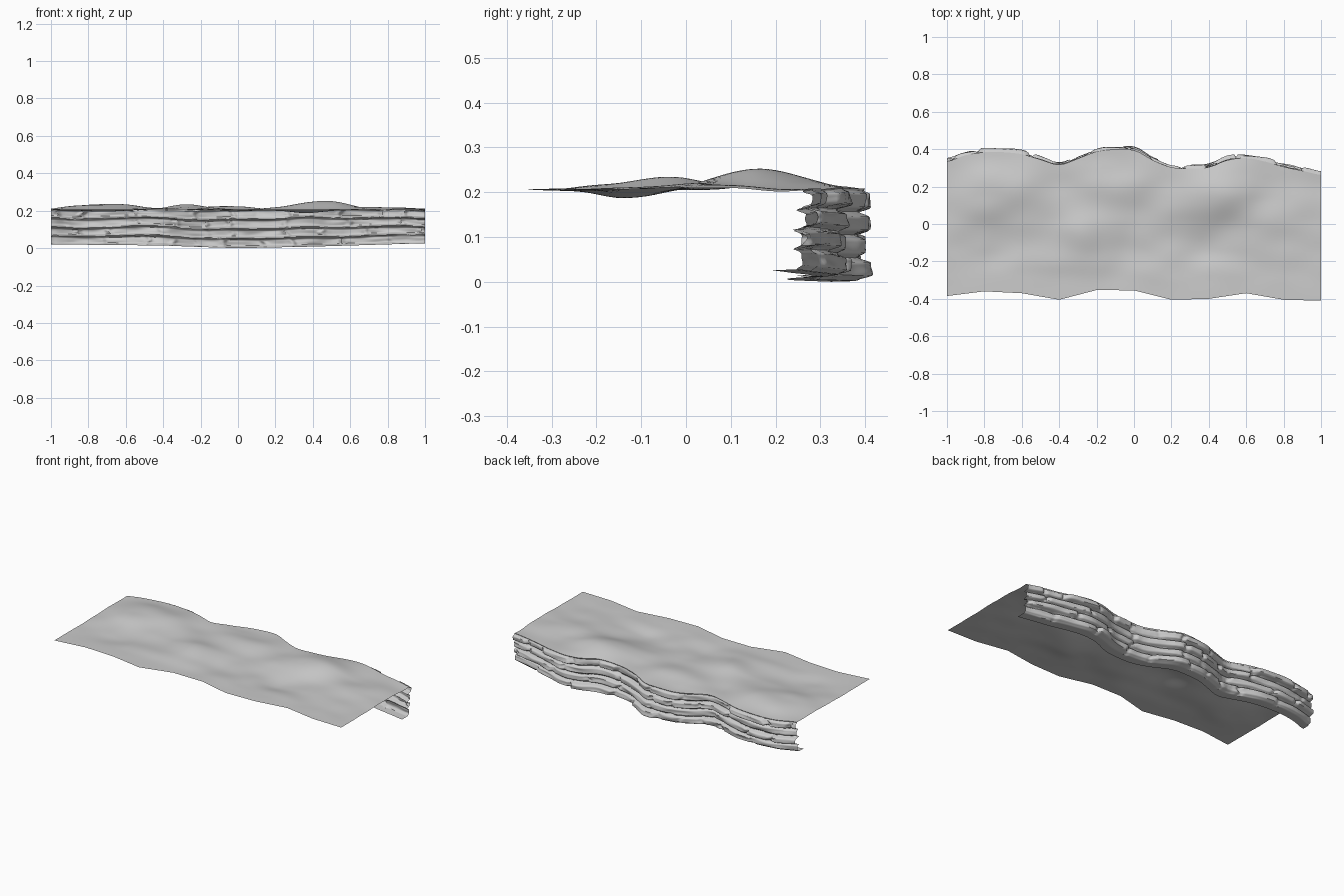
import bpy, bmesh, math, random
from mathutils import Vector, noise

random.seed(7)
if "Cube" in bpy.data.objects:
    bpy.data.objects.remove(bpy.data.objects["Cube"], do_unlink=True)

COLUMNS, TOP_ROWS, WALL_ROWS, LIP_ROWS = 220, 40, 56, 3

# Edge outlines, evenly spaced from x = -1 to x = 1
FRONT = [-.385, -.36, -.37, -.405, -.353, -.355, -.405, -.40, -.37, -.405, -.41]
BACK = [.33, .37, .385, .385, .375, .345, .31, .35, .39, .40, .40,
        .34, .30, .295, .30, .345, .355, .335, .305, .285, .26]
BASE = [.022, .02, .018, .016, .008, .002, .006, .01, .016, .022, .028]

# Hills and hollows on the top: x, y, radius x, radius y, height
MOUNDS = [(.45, .17, .2, .13, .046), (-.7, .18, .22, .15, .032),
          (-.27, -.05, .13, .12, .028), (.38, -.14, .14, .09, -.018),
          (-.04, -.12, .09, .1, -.012), (-.05, .2, .2, .14, .014),
          (.8, .0, .2, .12, .01), (-.75, -.15, .2, .1, -.008)]


def along(values, x):
    """Linear reading of an outline at x."""
    t = (x + 1) / 2 * (len(values) - 1)
    i = min(int(t), len(values) - 2)
    return values[i] + (values[i + 1] - values[i]) * (t - i)


def smooth(t):
    t = max(0, min(1, t))
    return t * t * (3 - 2 * t)


def back_edge(x):
    return sum(along(BACK, max(-1, min(1, x + d))) for d in (-.03, 0, .03)) / 3


def ground(x, y):
    z = .206
    for cx, cy, rx, ry, h in MOUNDS:
        z += h * math.exp(-((x - cx) / rx) ** 2 - ((y - cy) / ry) ** 2)
    fade = smooth((y + .4) / .2)
    return z + .009 * fade * noise.noise(Vector((x * 5, y * 7, 2)))


# Rock courses: each is a run of blocks with its own protrusion
def make_course():
    blocks, x = [], -1.2
    while x < 1.2:
        width = random.uniform(.12, .36)
        blocks.append((x, x + width, random.uniform(-.012, .016)))
        x += width
    return blocks


COURSES = [make_course() for _ in range(4)]


def rock(x, v):
    """Outward push of the wall at x and height fraction v."""
    level = v * 4 + .3 * noise.noise(Vector((x * 3, 0, 5))) * math.sin(math.pi * v)
    row = max(0, min(3, int(level)))
    f = level - row
    xs = x + .02 * noise.noise(Vector((x * 6, v * 9, 1)))
    for a, b, push in COURSES[row]:
        if a <= xs < b:
            side = smooth(min(xs - a, b - xs) / .022)
            course = smooth(min(f, 1 - f) / .24)
            bulge = push * side * course - .012 * (1 - side) - .022 * (1 - course)
            return bulge + .008 * noise.noise(Vector((x * 9, v * 7, 3)))
    return 0


def column(x):
    """Points from the front edge over the top, down the wall and under."""
    front, back = along(FRONT, x), back_edge(x)
    top, base = ground(x, back), along(BASE, x)
    points = []
    for i in range(TOP_ROWS):
        y = front + (back - front) * i / TOP_ROWS
        points.append((x, y, ground(x, y)))
    for i in range(WALL_ROWS + 1):
        v = 1 - i / WALL_ROWS
        blend = smooth((1 - v) / .06)
        push = (rock(x, v) + .006) * blend
        points.append((x, back + push, base + (top - base) * v))
    for i in range(1, LIP_ROWS + 1):
        points.append((x, back - .07 * i / LIP_ROWS, base - .002 * i / LIP_ROWS))
    return points


# Open sheet: grassy top, rocky face and the small foot under it
bm = bmesh.new()
grid = [[bm.verts.new(p) for p in column(-1 + 2 * i / COLUMNS)]
        for i in range(COLUMNS + 1)]
for a, b in zip(grid, grid[1:]):
    for j in range(len(a) - 1):
        bm.faces.new((a[j], b[j], b[j + 1], a[j + 1]))
mesh = bpy.data.meshes.new("cliff_ledge")
bm.to_mesh(mesh)
bm.free()

stone = bpy.data.materials.new("pale_stone_grey")
stone.use_nodes = True
colour = (.6, .6, .6, 1)
stone.diffuse_color = colour
stone.node_tree.nodes["Principled BSDF"].inputs["Base Color"].default_value = colour
mesh.materials.append(stone)

cliff = bpy.data.objects.new("cliff_ledge", mesh)
bpy.context.collection.objects.link(cliff)
bpy.context.view_layer.objects.active = cliff
cliff.select_set(True)
bpy.ops.object.shade_smooth_by_angle(angle=math.radians(60))
